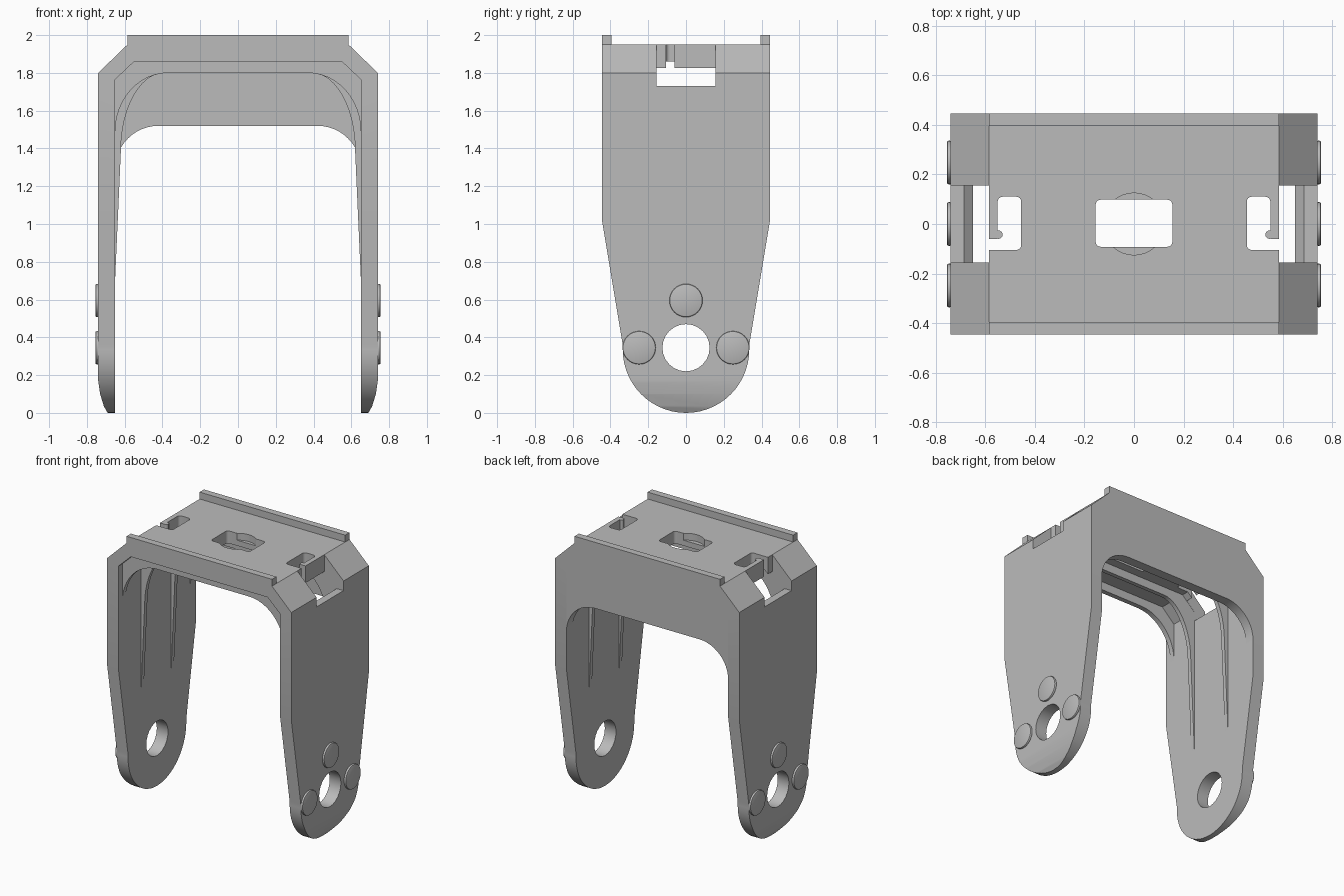
import bpy, bmesh
from math import sin, cos, pi, radians

cube = bpy.data.objects.get("Cube")
if cube:
    bpy.data.objects.remove(cube, do_unlink=True)

grey = bpy.data.materials.new("plain grey")
grey.use_nodes = True
grey.diffuse_color = (0.5, 0.5, 0.5, 1)
grey.node_tree.nodes["Principled BSDF"].inputs["Base Color"].default_value = (0.5, 0.5, 0.5, 1)


def prism(name, pts, axis, lo, hi):
    """Extrude a 2D outline along x, y or z."""
    place = {"x": lambda a, b, t: (t, a, b),
             "y": lambda a, b, t: (a, t, b),
             "z": lambda a, b, t: (a, b, t)}[axis]
    bm = bmesh.new()
    low = [bm.verts.new(place(a, b, lo)) for a, b in pts]
    top = [bm.verts.new(place(a, b, hi)) for a, b in pts]
    bm.faces.new(low)
    bm.faces.new(top)
    for i in range(len(pts)):
        j = (i + 1) % len(pts)
        bm.faces.new((low[i], low[j], top[j], top[i]))
    bmesh.ops.recalc_face_normals(bm, faces=bm.faces)
    mesh = bpy.data.meshes.new(name)
    bm.to_mesh(mesh)
    bm.free()
    mesh.materials.append(grey)
    obj = bpy.data.objects.new(name, mesh)
    bpy.context.collection.objects.link(obj)
    return obj


def arc(cx, cy, rx, ry, start, end, n):
    angles = [radians(start + (end - start) * i / n) for i in range(n + 1)]
    return [(cx + rx * cos(a), cy + ry * sin(a)) for a in angles]


def circle(cx, cy, r, n=32):
    return arc(cx, cy, r, r, 0, 360, n)[:-1]


def rect(x0, y0, x1, y1):
    return [(x0, y0), (x1, y0), (x1, y1), (x0, y1)]


def rounded(x0, y0, x1, y1, r):
    return (arc(x1 - r, y1 - r, r, r, 0, 90, 4) + arc(x0 + r, y1 - r, r, r, 90, 180, 4)
            + arc(x0 + r, y0 + r, r, r, 180, 270, 4) + arc(x1 - r, y0 + r, r, r, 270, 360, 4))


def flip(pts, s):
    return [(s * a, b) for a, b in pts]


def symmetric(half):
    """Close a right-hand half outline with its mirror image."""
    return half + [(-a, b) for a, b in reversed(half)]


def apply_modifiers(obj):
    bpy.context.view_layer.objects.active = obj
    for m in list(obj.modifiers):
        bpy.ops.object.modifier_apply(modifier=m.name)


def boolean(obj, cutter, operation="DIFFERENCE"):
    m = obj.modifiers.new("cut", "BOOLEAN")
    m.object, m.operation, m.solver = cutter, operation, "EXACT"
    apply_modifiers(obj)
    bpy.data.objects.remove(cutter, do_unlink=True)


W, D = 0.74, 0.445      # half width and half depth
IN = 0.65               # inner leg face
DECK, UNDER = 1.95, 1.86
parts = []

# Fork shell: channel profile trimmed to the side silhouette
outer = [(IN, 0), (0.69, 0), (0.71, 0.035), (0.73, 0.1), (W, 0.17), (W, 1.8), (0.585, DECK)]
inner = [(0.55, UNDER), (IN, 1.765)]
fork = prism("fork_shell", outer + [(-a, b) for a, b in reversed(outer)]
             + flip(inner[::-1], -1) + inner, "y", -0.6, 0.6)
side = [(D, 2.1), (D, 1.02), (0.335, 0.36)] + arc(0, 0.335, 0.335, 0.335, 0, -180, 28)
side += [(-0.335, 0.36), (-D, 1.02), (-D, 2.1)]
boolean(fork, prism("silhouette", side, "x", -1, 1), "INTERSECT")

# Pivot holes through both legs
boolean(fork, prism("pivot_cutter", circle(0, 0.345, 0.125, 24), "x", -1, 1))

for s in (1, -1):
    # Shoulder window with a sloped inner sill
    window = [(0.585, 2.1), (0.8, 2.1), (0.8, 1.73), (0.685, 1.73), (0.64, 1.69), (0.585, 1.69)]
    boolean(fork, prism("window_cutter", flip(window, s), "y", -0.155, 0.155))
    # Latch opening and the passage beside the hook
    boolean(fork, prism("latch_cutter", flip(rounded(0.455, -0.105, 0.55, 0.11, 0.02), s), "z", 1.7, 2.1))
    boolean(fork, prism("passage_cutter", flip(rect(0.5, -0.105, 0.6, -0.06), s), "z", 1.7, 2.1))
    parts.append(prism("latch_hook", flip(circle(0.547, -0.043, 0.017, 16), s), "z", UNDER, DECK))

# Central opening with a round recess
boolean(fork, prism("recess_cutter", circle(0, 0, 0.125), "z", 1.9, 2.1))
boolean(fork, prism("centre_cutter", rounded(-0.155, -0.092, 0.155, 0.098, 0.02), "z", 1.7, 2.1))
parts.append(fork)

# Rails along the front and back of the deck
for name, s in (("back_rail", 1), ("front_rail", -1)):
    parts.append(prism(name, flip(rect(0.395, DECK, D, 2.0), s), "x", -0.585, 0.585))

# Back wall with a rounded arch
wall = [(0.55, UNDER), (IN, 1.765)] + arc(0.42, 1.29, 0.23, 0.23, 0, 90, 12)
parts.append(prism("back_wall", symmetric(wall), "y", 0.375, D))

# Front stiffener set back from the edge
lip = [(0.55, UNDER), (IN, 1.765)] + arc(0.37, 1.49, 0.28, 0.31, 0, 90, 12)
parts.append(prism("front_stiffener", symmetric(lip), "y", -0.4, -0.365))

# Two inner ribs running down the legs
rib = [(0.55, UNDER), (IN, 1.765), (IN, 0.72)] + arc(0.39, 1.39, 0.23, 0.41, 0, 90, 12)
for name, s in (("back_rib", 1), ("front_rib", -1)):
    y = 0.172 * s
    parts.append(prism(name, symmetric(rib), "y", y - 0.015, y + 0.015))

# Round pads around each pivot
for label, s in (("left", 1), ("right", -1)):
    for y, z in ((0, 0.595), (0.248, 0.345), (-0.248, 0.345)):
        pad = prism(label + "_pad", circle(y, z, 0.088), "x", *sorted((s * 0.735, s * 0.755)))
        bevel = pad.modifiers.new("soft_edge", "BEVEL")
        bevel.width, bevel.segments = 0.007, 2
        apply_modifiers(pad)
        parts.append(pad)

# Smooth curves, sharp corners
bpy.ops.object.select_all(action="DESELECT")
for obj in parts:
    obj.select_set(True)
bpy.context.view_layer.objects.active = fork
bpy.ops.object.shade_smooth_by_angle(angle=radians(25))
